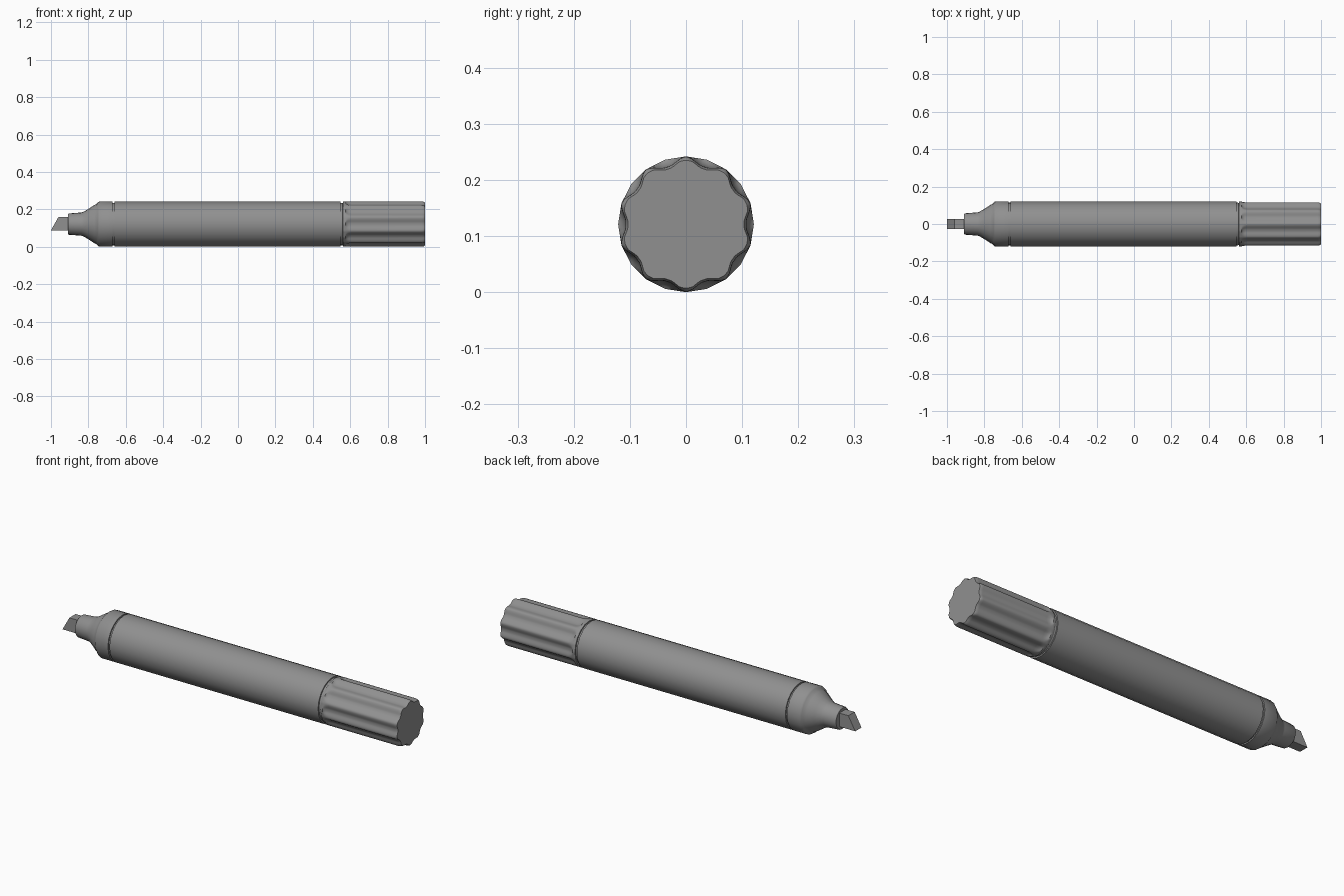
import bpy, bmesh, math

if "Cube" in bpy.data.objects:
    bpy.data.objects.remove(bpy.data.objects["Cube"])

R = 0.121   # barrel radius, also height of the axis

grey = bpy.data.materials.new("dark_grey")
grey.diffuse_color = (0.28, 0.28, 0.28, 1)
grey.use_nodes = True
grey.node_tree.nodes["Principled BSDF"].inputs["Base Color"].default_value = grey.diffuse_color


def finish(name, bm, smooth=True):
    bmesh.ops.recalc_face_normals(bm, faces=bm.faces[:])
    me = bpy.data.meshes.new(name)
    bm.to_mesh(me)
    bm.free()
    me.materials.append(grey)
    ob = bpy.data.objects.new(name, me)
    bpy.context.collection.objects.link(ob)
    if smooth:
        bpy.ops.object.select_all(action='DESELECT')
        ob.select_set(True)
        bpy.context.view_layer.objects.active = ob
        bpy.ops.object.shade_smooth_by_angle(angle=math.radians(40))
    return ob


def skin(name, xs, sides, radius):
    """Rings along x, radius(i, angle) measured from the top; ends closed."""
    bm = bmesh.new()
    rings = []
    for i, x in enumerate(xs):
        ring = []
        for k in range(sides):
            a = 2 * math.pi * k / sides
            r = radius(i, a)
            ring.append(bm.verts.new((x, r * math.sin(a), R + r * math.cos(a))))
        rings.append(ring)
    for a, b in zip(rings, rings[1:]):
        for k in range(sides):
            n = (k + 1) % sides
            bm.faces.new((a[k], a[n], b[n], b[k]))
    bm.faces.new(rings[0])
    bm.faces.new(rings[-1])
    return finish(name, bm)


def lathe(name, profile):
    return skin(name, [p[0] for p in profile], 20, lambda i, a: profile[i][1])


# Tapered front with nib socket
lathe("nib_holder", [(-0.908, 0.054), (-0.904, 0.057), (-0.838, 0.062),
                     (-0.825, 0.066), (-0.80, 0.081), (-0.768, 0.102),
                     (-0.757, 0.107), (-0.75, 0.115), (-0.742, R),
                     (-0.670, R), (-0.670, 0.114), (-0.655, 0.114)])

# Barrel, with a thinner neck running into the cap
lathe("barrel", [(-0.661, 0.114), (-0.661, R), (0.549, R), (0.549, 0.114), (0.58, 0.112)])

# Fluted cap: x, ridge radius, how far the flutes have cut in
cap = [(0.560, 0.113, 0), (0.561, 0.119, 0), (0.565, R, 0), (0.575, R, 0),
       (0.578, R, 0.35), (0.584, R, 0.65), (0.592, R, 0.85), (0.605, R, 1),
       (0.982, R, 1), (0.990, 0.120, 1), (0.996, 0.118, 1), (1.0, 0.114, 0.8)]


def cap_radius(i, a):
    x, ridge, cut = cap[i]
    dip = 0.5 - 0.5 * math.cos(10 * a)       # 0 on ridges, 1 in flutes
    chord = ridge * (1 - math.cos(math.pi / 20) / math.cos((a % (math.pi / 10)) - math.pi / 20))
    return ridge - chord - 0.013 * max(0, dip - (1 - cut))


skin("fluted_cap", [c[0] for c in cap], 120, cap_radius)

# Chisel nib: slanted profile extruded across y
bm = bmesh.new()
outline = [(-1.0, 0.088), (-0.90, 0.088), (-0.90, 0.159), (-0.96, 0.159)]
sides = [[bm.verts.new((x, y, z)) for x, z in outline] for y in (-0.026, 0.026)]
for s in sides:
    bm.faces.new(s)
for k in range(4):
    n = (k + 1) % 4
    bm.faces.new((sides[0][k], sides[0][n], sides[1][n], sides[1][k]))
finish("chisel_nib", bm, smooth=False)
